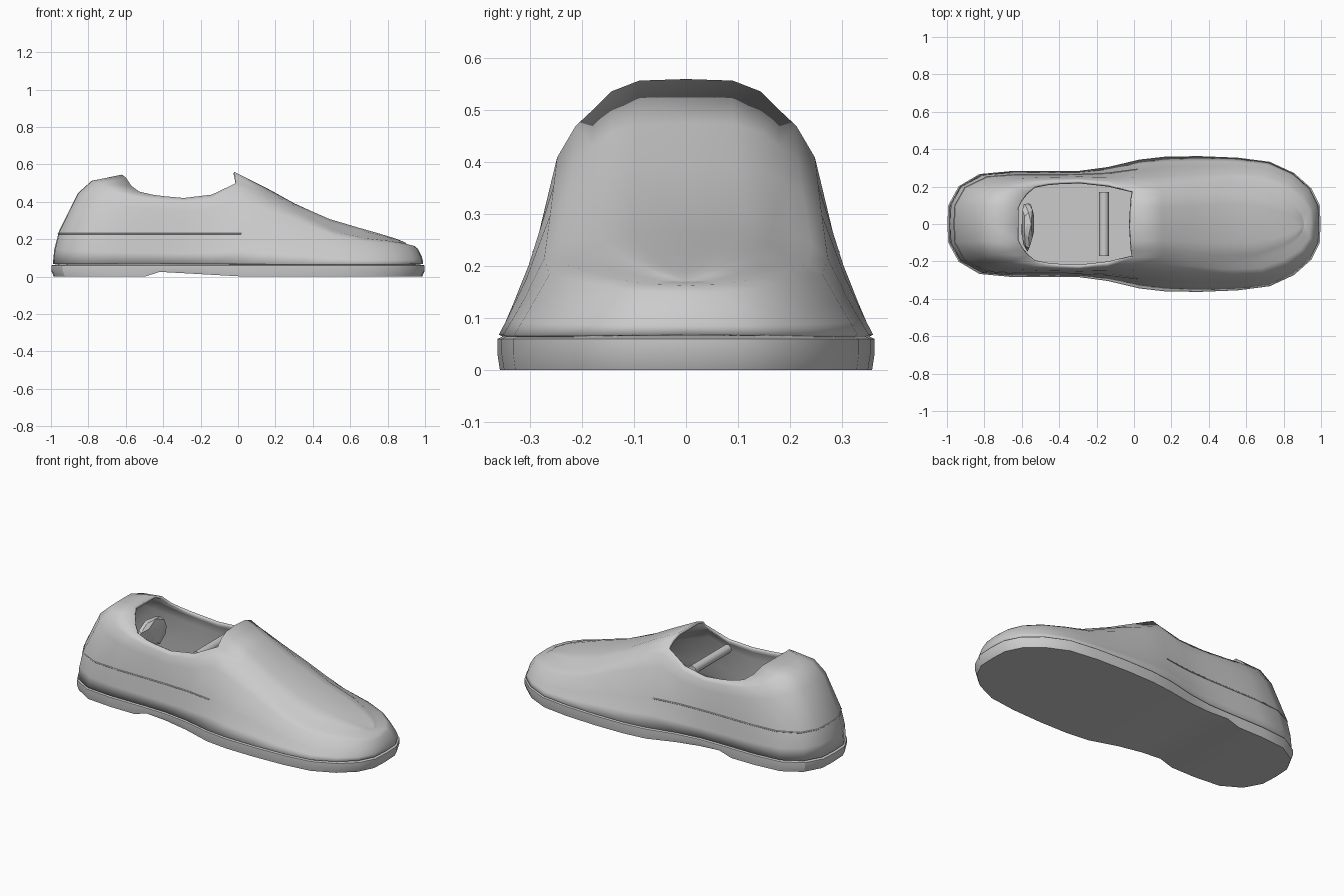
import bpy, bmesh, random
from mathutils import Vector

if "Cube" in bpy.data.objects:
    bpy.data.objects.remove(bpy.data.objects["Cube"])
random.seed(4)

grey = bpy.data.materials.new("plain grey")
grey.use_nodes = True
grey.diffuse_color = (0.6, 0.6, 0.6, 1)
grey.node_tree.nodes["Principled BSDF"].inputs["Base Color"].default_value = (0.6, 0.6, 0.6, 1)

# Footprint from heel to toe: x, half width
FOOT = [(-.99, 0), (-.985, .1), (-.93, .2), (-.82, .265), (-.66, .28), (-.5, .28),
        (-.42, .28), (-.29, .282), (-.14, .302), (.03, .342), (.17, .358), (.35, .36),
        (.55, .352), (.72, .33), (.85, .27), (.94, .19), (.985, .1), (.99, 0)]
# Collar rim, then the vamp crease down to the toe: x, y, z
RIM = [(-.62, 0, .545), (-.62, .09, .545), (-.6, .13, .53), (-.57, .17, .485),
       (-.53, .205, .455), (-.46, .22, .438), (-.4, .226, .43), (-.29, .23, .42),
       (-.14, .212, .438), (-.01, .18, .5), (.15, .18, .43), (.3, .19, .36),
       (.5, .21, .255), (.66, .2, .215), (.78, .15, .2), (.86, .1, .185),
       (.9, .05, .172), (.91, 0, .17)]
# Ridge of the vamp from tongue to toe: x, z
RIDGE = [(-.02, .56), (.15, .475), (.3, .392), (.48, .31), (.62, .265), (.74, .23),
         (.82, .205), (.87, .187), (.91, .17)]
FIRST_VAMP = len(RIM) - len(RIDGE)
BASE = .068

# Wall profile: rise, inset on the flanks, inset on rounded heel and toe
WALL = [(0, 0, 0), (.16, .14, .02), (.37, .31, .09), (.79, .58, .36), (.93, .8, .56), (1, 1, 1)]
ROUND = [1, 1, 1, .8, .5, .3, .2, .1, 0, 0, 0, 0, .1, .3, .6, .8, 1, 1]


def finish(obj, angle=.6):
    obj.data.materials.append(grey)
    bpy.ops.object.select_all(action="DESELECT")
    obj.select_set(True)
    bpy.context.view_layer.objects.active = obj
    bpy.ops.object.shade_smooth_by_angle(angle=angle)
    return obj


def half_shell(name, columns, skip_cap=False):
    """Skin neighbouring columns of points and mirror the half across y."""
    bm = bmesh.new()
    cols = [[bm.verts.new(p) for p in col] for col in columns]
    for a, b in zip(cols, cols[1:]):
        for j in range(min(len(a), len(b)) - 1):
            bm.faces.new((a[j], a[j + 1], b[j + 1], b[j]))
    bmesh.ops.remove_doubles(bm, verts=bm.verts, dist=.0005)
    bmesh.ops.dissolve_degenerate(bm, edges=bm.edges, dist=.0005)
    # Turn the walls outward
    bmesh.ops.recalc_face_normals(bm, faces=bm.faces)
    bm.normal_update()
    side = max(bm.faces, key=lambda f: f.calc_center_median().y)
    if side.normal.y < 0:
        bmesh.ops.reverse_faces(bm, faces=bm.faces)
    mesh = bpy.data.meshes.new(name)
    bm.to_mesh(mesh)
    bm.free()
    obj = bpy.data.objects.new(name, mesh)
    bpy.context.collection.objects.link(obj)
    mirror = obj.modifiers.new("Mirror", "MIRROR")
    mirror.use_axis = (False, True, False)
    mirror.merge_threshold = .002
    return obj


def wall_column(i):
    (bx, by), (tx, ty, tz) = FOOT[i], RIM[i]
    points = []
    for rise, flank, rounded in WALL:
        t = flank + (rounded - flank) * ROUND[i]
        points.append((bx + (tx - bx) * t, by + (ty - by) * t, BASE + (tz - BASE) * rise))
    return points


# Upper: walls up to the collar, closed over by the vamp and tongue
columns = []
for i in range(len(FOOT)):
    col = wall_column(i)
    if i >= FIRST_VAMP:
        x, y, z = RIM[i]
        rx, rz = RIDGE[i - FIRST_VAMP]
        for across, up in ((.2, .6), (.5, .95), (1, 1)):
            col.append((x + (rx - x) * across, y * (1 - across), z + (rz - z) * up))
    columns.append(col)
upper = half_shell("upper", columns)
shell = upper.modifiers.new("Thickness", "SOLIDIFY")
shell.thickness = .015
shell.offset = -1
finish(upper)


# Sole: slab with a shallow arch between heel and forefoot
def arch(x):
    if -.48 < x < .03:
        return .025 * (.03 - x) / .45
    return 0


def slab(name, profile, bottom=None):
    cols = []
    for x, y in FOOT:
        ring = [(x * s, y * s, z) for s, z in profile]
        if bottom:
            ring[0] = (ring[0][0], ring[0][1], bottom(x))
        low, high = ring[0], ring[-1]
        cols.append([(low[0], 0, low[2])] + ring + [(high[0], 0, high[2])])
    return finish(half_shell(name, cols), .5)


slab("sole", [(.995, 0), (1.008, .03), (1.008, .06), (.97, .066)], arch)
slab("insole", [(.95, .068), (.93, .11)])


# Raised seam along both flanks and around the heel
def at_height(col, z):
    for a, b in zip(col, col[1:]):
        if a[2] <= z <= b[2]:
            return Vector(a).lerp(Vector(b), (z - a[2]) / (b[2] - a[2]))


seam = [at_height(wall_column(i), .228) for i in range(FIRST_VAMP + 1)]
path = [Vector((p.x, -p.y, p.z)) for p in seam[:0:-1]] + seam
curve = bpy.data.curves.new("side_seam", "CURVE")
curve.dimensions = "3D"
curve.bevel_depth = .004
curve.bevel_resolution = 0
spline = curve.splines.new("POLY")
spline.points.add(len(path) - 1)
for point, co in zip(spline.points, path):
    point.co = (*co, 1)
seam_obj = bpy.data.objects.new("side_seam", curve)
bpy.context.collection.objects.link(seam_obj)
curve.materials.append(grey)

# Cross bar just below the tongue
bpy.ops.mesh.primitive_cylinder_add(vertices=12, radius=.026, depth=.34,
                                    location=(-.16, 0, .4), rotation=(1.5708, 0, 0))
bar = bpy.context.object
bar.name = "cross_bar"
finish(bar)

# Crumpled heel pad inside the collar
bpy.ops.mesh.primitive_ico_sphere_add(subdivisions=2, radius=1, location=(-.57, 0, .37))
pad = bpy.context.object
pad.name = "heel_pad"
for v in pad.data.vertices:
    v.co *= random.uniform(.75, 1.1)
    v.co.x *= .036
    v.co.y *= .14
    v.co.z *= .095
finish(pad, .2)
